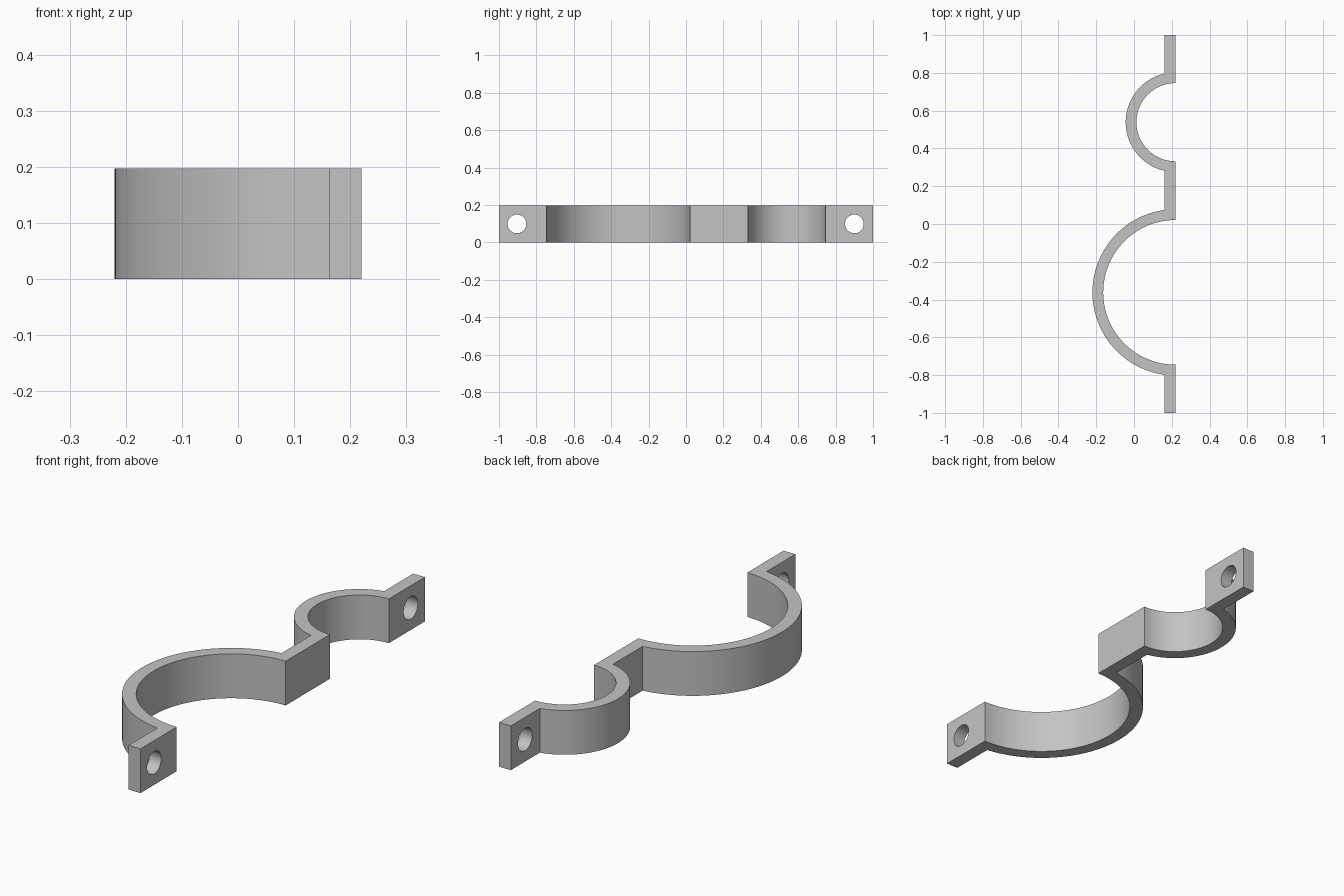
import bpy, bmesh
from math import sin, cos, pi, asin, radians

cube = bpy.data.objects.get("Cube")
if cube:
    bpy.data.objects.remove(cube)

HEIGHT = 0.197
FRONT = 0.22            # mating plane of the clamp
BACK = 0.162            # rear plane of the flat tabs
WALL = 0.057
BIG = (-0.362, 0.383)   # centre y, inner radius
SMALL = (0.539, 0.207)
STEPS = 64

steel = bpy.data.materials.new("light grey steel")
steel.use_nodes = True
grey = (0.55, 0.55, 0.55, 1)
steel.diffuse_color = grey
steel.node_tree.nodes["Principled BSDF"].inputs["Base Color"].default_value = grey


def arc(centre, radius, plane):
    """Points of a bulge towards -x, from low y to high y, ending on the plane."""
    trim = asin((FRONT - plane) / radius)
    pts = []
    for i in range(STEPS + 1):
        a = trim + (pi - 2 * trim) * i / STEPS
        pts.append((FRONT - radius * sin(a), centre - radius * cos(a)))
    return pts


# Strap: closed outline of the two half rings and flat tabs, extruded upwards
inner = [(FRONT, -1)] + arc(*BIG, FRONT) + arc(*SMALL, FRONT) + [(FRONT, 1)]
outer = [(BACK, -1)]
for centre, radius in (BIG, SMALL):
    outer += arc(centre, radius + WALL, BACK)
outer.append((BACK, 1))

bm = bmesh.new()
base = bm.faces.new([bm.verts.new((x, y, 0)) for x, y in inner + outer[::-1]])
top = bmesh.ops.extrude_face_region(bm, geom=[base])
bmesh.ops.translate(bm, vec=(0, 0, HEIGHT),
                    verts=[v for v in top["geom"] if isinstance(v, bmesh.types.BMVert)])
bmesh.ops.recalc_face_normals(bm, faces=bm.faces)
mesh = bpy.data.meshes.new("clamp_strap")
bm.to_mesh(mesh)
bm.free()
mesh.materials.append(steel)
strap = bpy.data.objects.new("clamp_strap", mesh)
bpy.context.collection.objects.link(strap)

# Bolt holes through both end tabs
for name, y in (("front_hole_cutter", -0.904), ("back_hole_cutter", 0.9)):
    bpy.ops.mesh.primitive_cylinder_add(vertices=48, radius=0.05, depth=0.3,
                                        location=((FRONT + BACK) / 2, y, HEIGHT / 2),
                                        rotation=(0, pi / 2, 0))
    cutter = bpy.context.object
    cutter.name = name
    cutter.data.materials.append(steel)
    cutter.hide_render = True
    cut = strap.modifiers.new(name, 'BOOLEAN')
    cut.operation = 'DIFFERENCE'
    cut.solver = 'EXACT'
    cut.object = cutter
    bpy.ops.object.select_all(action='DESELECT')
    strap.select_set(True)
    bpy.context.view_layer.objects.active = strap
    bpy.ops.object.modifier_apply(modifier=name)
    bpy.data.objects.remove(cutter)

# Smooth rings and holes, crisp edges
bpy.ops.object.shade_smooth_by_angle(angle=radians(30))
